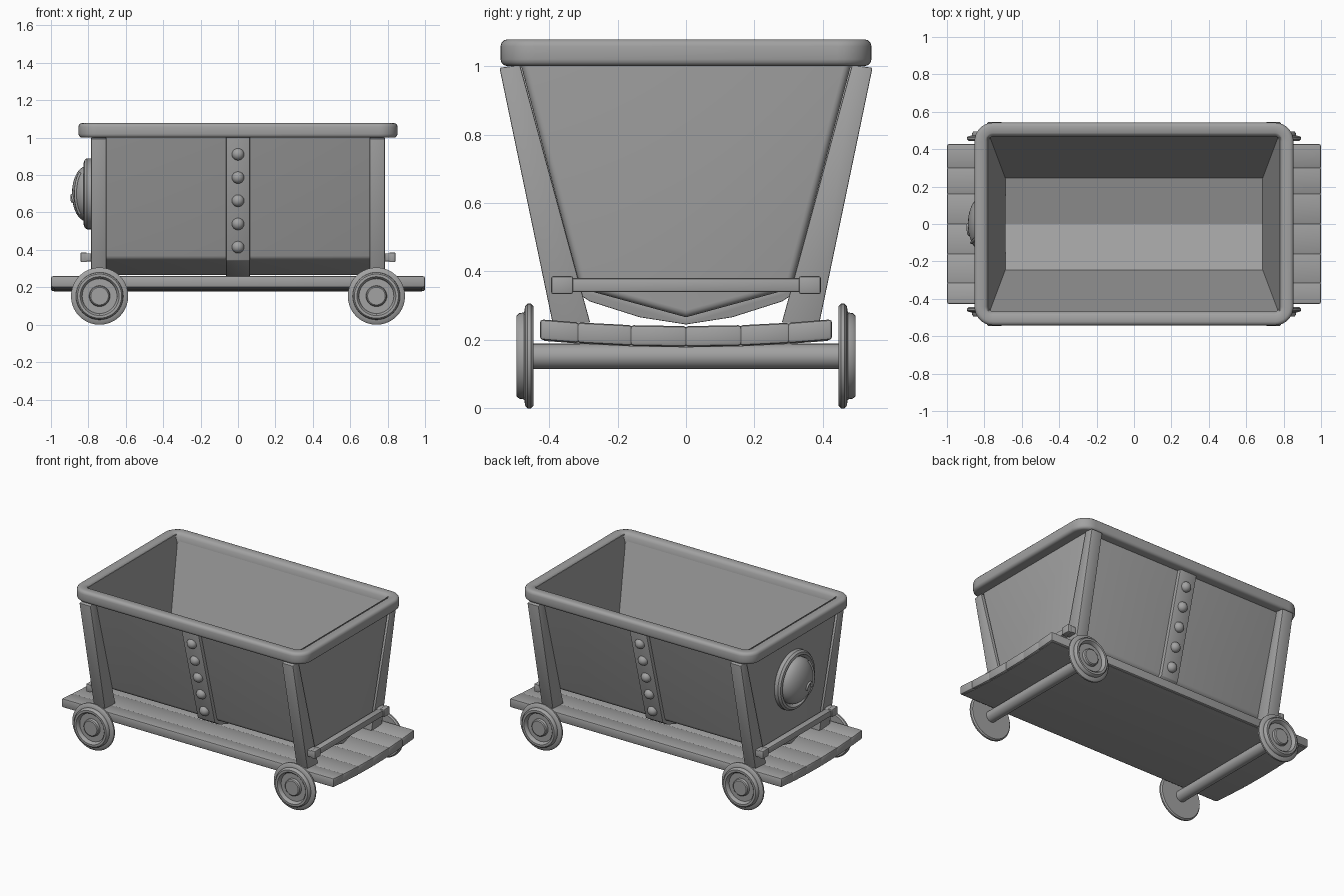
import bpy, bmesh, math
from mathutils import Matrix, Vector

cube = bpy.data.objects.get("Cube")
if cube:
    bpy.data.objects.remove(cube, do_unlink=True)

grey = bpy.data.materials.new("iron grey")
grey.use_nodes = True
colour = (0.36, 0.36, 0.36, 1)
grey.diffuse_color = colour
grey.node_tree.nodes["Principled BSDF"].inputs["Base Color"].default_value = colour


def finish(bm, name, bevel=0.0, smooth=35):
    """Optionally round the sharp edges, then turn the bmesh into an object."""
    bmesh.ops.recalc_face_normals(bm, faces=bm.faces)
    if bevel:
        sharp = [e for e in bm.edges if e.calc_face_angle(0) > 0.6]
        bmesh.ops.bevel(bm, geom=sharp, offset=bevel, segments=2,
                        profile=0.5, affect='EDGES', clamp_overlap=True)
    mesh = bpy.data.meshes.new(name)
    bm.to_mesh(mesh)
    bm.free()
    mesh.materials.append(grey)
    ob = bpy.data.objects.new(name, mesh)
    bpy.context.scene.collection.objects.link(ob)
    bpy.ops.object.select_all(action='DESELECT')
    ob.select_set(True)
    bpy.context.view_layer.objects.active = ob
    bpy.ops.object.shade_smooth_by_angle(angle=math.radians(smooth))


def bridge(bm, a, b):
    for i in range(len(a)):
        j = (i + 1) % len(a)
        bm.faces.new((a[i], a[j], b[j], b[i]))


def prism(name, outline, x0, x1, bevel=0.0):
    """Extrude a (y, z) outline from x0 to x1."""
    bm = bmesh.new()
    a = [bm.verts.new((x0, y, z)) for y, z in outline]
    b = [bm.verts.new((x1, y, z)) for y, z in outline]
    bm.faces.new(a)
    bm.faces.new(b[::-1])
    bridge(bm, a, b)
    finish(bm, name, bevel)


def lathe(name, profile, centre, axis, steps=40):
    """Revolve a (radius, height) profile about an axis."""
    bm = bmesh.new()
    vs = [bm.verts.new((r, 0, h)) for r, h in profile]
    es = [bm.edges.new(p) for p in zip(vs, vs[1:])]
    bmesh.ops.spin(bm, geom=vs + es, cent=(0, 0, 0), axis=(0, 0, 1),
                   angle=math.tau, steps=steps)
    bmesh.ops.remove_doubles(bm, verts=bm.verts, dist=1e-5)
    turn = Vector((0, 0, 1)).rotation_difference(Vector(axis)).to_matrix().to_4x4()
    bmesh.ops.transform(bm, matrix=Matrix.Translation(centre) @ turn, verts=bm.verts)
    finish(bm, name)


# Hopper: tapered shell with a shallow V-shaped bottom
def section(top, low, z_low, z_keel):
    return [(-top, 1.07), (-low, z_low), (0, z_keel), (low, z_low), (top, 1.07)]


bm = bmesh.new()
outer = [[bm.verts.new((s * 0.78, y, z)) for y, z in section(0.5, 0.308, 0.35, 0.266)]
         for s in (-1, 1)]
inner = [[bm.verts.new((s * (0.777 if z > 1 else 0.688), y, z))
          for y, z in section(0.482, 0.245, 0.37, 0.295)] for s in (-1, 1)]
for shell in (outer, inner):
    for end in shell:
        bm.faces.new(end)
    for i in range(4):
        bm.faces.new((shell[0][i], shell[0][i + 1], shell[1][i + 1], shell[1][i]))
loop = lambda s: (s[0][0], s[0][4], s[1][4], s[1][0])
bridge(bm, loop(outer), loop(inner))
bmesh.ops.recalc_face_normals(bm, faces=bm.faces)
corners = [bm.edges.get((end[i], end[i + 1])) for end in outer for i in range(4)]
corners += [bm.edges.get((outer[0][i], outer[1][i])) for i in (1, 3)]
bmesh.ops.bevel(bm, geom=corners, offset=0.02, segments=4, profile=0.5, affect='EDGES',
                clamp_overlap=False)
finish(bm, "hopper", smooth=28)


# Rim: rounded rectangular frame with a softened outer edge
def rounded(hx, hy, r, z):
    pts = []
    for k, (sx, sy) in enumerate(((1, 1), (-1, 1), (-1, -1), (1, -1))):
        for i in range(9):
            a = math.pi / 2 * (k + i / 8)
            pts.append((sx * (hx - r) + r * math.cos(a), sy * (hy - r) + r * math.sin(a), z))
    return pts


bm = bmesh.new()
round_off = [(0.02 * (1 - math.cos(a)), 0.02 * math.sin(a))
             for a in (math.radians(t) for t in (0, 30, 60, 90))]
steps = [(d, 1.02 - h) for d, h in reversed(round_off)]
steps += [(d, 1.058 + h) for d, h in round_off]
steps += [(0.055, 1.078), (0.062, 1.073), (0.075, 1.06), (0.075, 1.0)]
rings = [[bm.verts.new(p) for p in rounded(0.853 - d, 0.542 - d, 0.1 - d, z)]
         for d, z in steps]
for i in range(len(rings)):
    bridge(bm, rings[i], rings[(i + 1) % len(rings)])
finish(bm, "rim", smooth=50)

# Leaning corner posts
for sx in (-1, 1):
    for sy in (-1, 1):
        leg = [(0.545, 0.995), (0.485, 1.003), (0.28, 0.25), (0.39, 0.25)]
        prism("corner_post", [(sy * y, z) for y, z in leg], sx * 0.704, sx * 0.785, 0.004)

# Riveted strap running down both sides and under the hopper
half = [(0, 0.245), (0.135, 0.266), (0.28, 0.312), (0.332, 0.345), (0.507, 1.003)]
lining = [(0.476, 1.003), (0.298, 0.36), (0, 0.28)]
right_half = half + lining
prism("strap", right_half + [(-y, z) for y, z in right_half[-2:0:-1]], -0.063, 0.063, 0.003)
low, high = Vector(half[3]), Vector(half[4])
up = (high - low).normalized()
dome = [(0.033 * math.cos(a), 0.03 * math.sin(a))
        for a in (k * math.pi / 12 for k in range(6))] + [(0, 0.03)]
for sy in (-1, 1):
    for i in range(5):
        z = 0.415 + i * 0.124
        p = low + up * ((z - low.y) / up.y)
        lathe("rivet", dome, (0, sy * p.x, z), (0, sy * up.y, -up.x), 16)

# Sagging plank deck, closed underneath by one smooth board
cuts = [-0.427, -0.315, -0.16, 0, 0.16, 0.3, 0.427]
sag = lambda y: 0.24 + 0.02 * (y / 0.427) ** 2
for a, b in zip(cuts, cuts[1:]):
    a, b = max(a - 0.003, cuts[0]), min(b + 0.003, cuts[-1])
    prism("deck_plank", [(a, sag(a)), (b, sag(b)), (b, sag(b) - 0.06), (a, sag(a) - 0.06)],
          -1, 1, 0.01)
spread = [y * 0.97 for y in cuts]
prism("deck_underside", [(y, sag(y) - 0.062) for y in spread]
      + [(y, sag(y) - 0.03) for y in reversed(spread)], -0.985, 0.985)

# Axles and flanged wheels
wheel = [(0, 0), (0.145, 0), (0.153, 0.008), (0.153, 0.018), (0.145, 0.025),
         (0.127, 0.028), (0.125, 0.042), (0.118, 0.05), (0.104, 0.05), (0.097, 0.043),
         (0.093, 0.026), (0.056, 0.026), (0.053, 0.042), (0.047, 0.047), (0, 0.047)]
for sx in (-1, 1):
    lathe("axle", [(0, 0), (0.037, 0), (0.037, 0.9), (0, 0.9)],
          (sx * 0.74, -0.45, 0.152), (0, 1, 0), 24)
    for sy in (-1, 1):
        lathe("wheel", wheel, (sx * 0.74, sy * 0.445, 0.153), (0, sy, 0))


# Push bars with flared end brackets
def block(y, z, hy, hz):
    return [(y - hy, z - hz), (y + hy, z - hz), (y + hy, z + hz), (y - hy, z + hz)]


for sx in (-1, 1):
    prism("push_bar", block(0, 0.36, 0.36, 0.02), sx * 0.79, sx * 0.834, 0.006)
    for sy in (-1, 1):
        prism("bar_bracket", block(sy * 0.362, 0.36, 0.032, 0.021), sx * 0.74, sx * 0.82, 0.004)
        prism("bar_bracket_tip", block(sy * 0.362, 0.36, 0.032, 0.026),
              sx * 0.808, sx * 0.842, 0.006)

# Round lamp on the right end
lens = [(0.148 * math.cos(a), 0.035 + 0.08 * math.sin(a))
        for a in (k * math.pi / 20 for k in range(10))] + [(0, 0.115)]
ring = [(0, 0), (0.18, 0), (0.19, 0.01), (0.19, 0.035), (0.18, 0.048),
        (0.165, 0.052), (0.155, 0.04), (0.148, 0.03)]
lathe("lamp", ring + lens, (-0.773, 0, 0.7), (-1, 0, 0), 48)


# Raised ribs curving over the lamp glass
def rib(name, y, z, r, start, end):
    curve = bpy.data.curves.new(name, 'CURVE')
    curve.dimensions = '3D'
    curve.bevel_depth = 0.008
    curve.bevel_resolution = 2
    line = curve.splines.new('POLY')
    line.points.add(16)
    for i, pt in enumerate(line.points):
        t = math.radians(start + (end - start) * i / 16)
        py, pz = y + r * math.cos(t), z + r * math.sin(t)
        bulge = math.sqrt(max(0, 1 - (py * py + pz * pz) / 0.148 ** 2))
        pt.co = (-0.809 - 0.08 * bulge, py, 0.7 + pz, 1)
    curve.materials.append(grey)
    bpy.context.scene.collection.objects.link(bpy.data.objects.new(name, curve))


rib("lamp_rib", 0.16, 0, 0.26, 155, 205)
rib("lamp_hook", -0.03, -0.035, 0.028, -20, 200)
